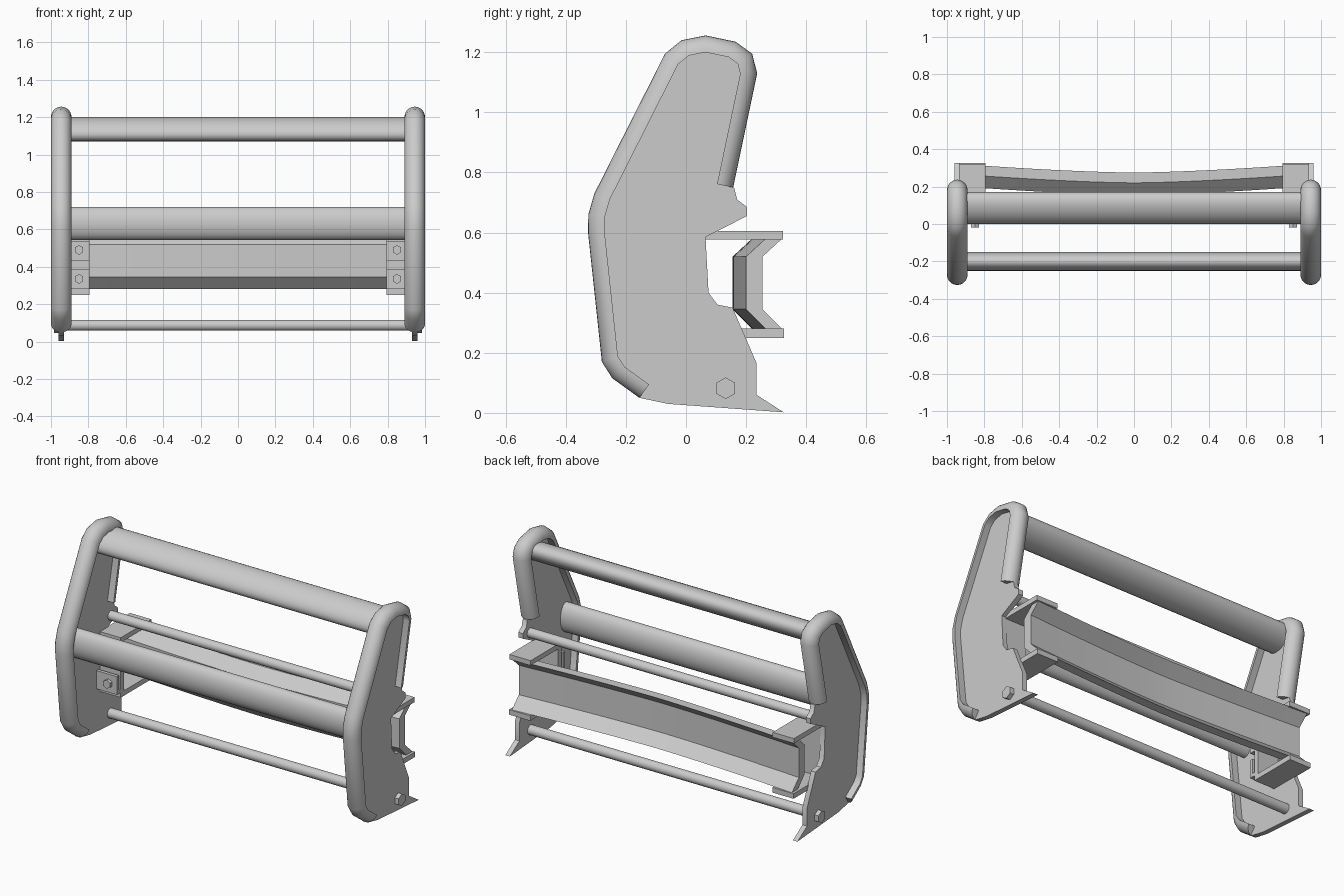
import bpy, bmesh, math
from mathutils import Vector

if "Cube" in bpy.data.objects:
    bpy.data.objects.remove(bpy.data.objects["Cube"])


def skin(name, rings, mirror=False, angle=40):
    """Skin closed rings of points into a capped solid."""
    bm = bmesh.new()
    vs = [[bm.verts.new(p) for p in r] for r in rings]
    n = len(vs[0])
    for a, b in zip(vs, vs[1:]):
        for i in range(n):
            j = (i + 1) % n
            bm.faces.new((a[i], a[j], b[j], b[i]))
    bm.faces.new(vs[0][::-1])
    bm.faces.new(vs[-1])
    bmesh.ops.recalc_face_normals(bm, faces=bm.faces)
    me = bpy.data.meshes.new(name)
    bm.to_mesh(me)
    bm.free()
    ob = bpy.data.objects.new(name, me)
    bpy.context.collection.objects.link(ob)
    bpy.ops.object.select_all(action='DESELECT')
    ob.select_set(True)
    bpy.context.view_layer.objects.active = ob
    bpy.ops.object.shade_smooth_by_angle(angle=math.radians(angle))
    if mirror:
        ob.modifiers.new("mirror", 'MIRROR')
    return ob


def prism(name, yz, x0, x1, mirror=False):
    return skin(name, [[(x, y, z) for y, z in yz] for x in (x0, x1)], mirror)


def box(name, x, y, z):
    return prism(name, [(y[0], z[0]), (y[1], z[0]), (y[1], z[1]), (y[0], z[1])],
                 x[0], x[1], True)


def ellipse(cy, cz, a, b, tilt=0, n=24):
    t = math.radians(tilt)
    pts = []
    for i in range(n):
        k = 2 * math.pi * i / n
        u, v = a * math.cos(k), b * math.sin(k)
        pts.append((cy + u * math.cos(t) - v * math.sin(t),
                    cz + u * math.sin(t) + v * math.cos(t)))
    return pts


# Outer line of the bent guard tube, front bottom to rear end (y, z)
path = [(-.155, .05), (-.245, .115), (-.28, .17), (-.326, .6), (-.325, .66),
        (-.305, .73), (-.07, 1.195), (-.015, 1.24), (.065, 1.256),
        (.165, 1.235), (.22, 1.195), (.237, 1.13), (.157, .75)]
CX, R = .945, .055


def inward(i):
    """Mitred inward direction at a path point."""
    p = [Vector(q) for q in path]
    dirs = []
    if i > 0:
        dirs.append((p[i] - p[i - 1]).normalized())
    if i < len(p) - 1:
        dirs.append((p[i + 1] - p[i]).normalized())
    ns = [Vector((d.y, -d.x)) for d in dirs]
    m = sum(ns, Vector((0, 0))).normalized()
    return m / m.dot(ns[0])


# Half-round edge tube
rings = []
for i, (y, z) in enumerate(path):
    m = inward(i)
    ring = []
    for k in range(13):
        a = math.pi * (k / 12 - .5)
        d = R * (1 - math.cos(a))
        ring.append((CX + R * math.sin(a), y + m.x * d, z + m.y * d))
    rings.append(ring)
skin("edge_tube", rings, True)

# Side plate, its curved edge tucked inside the tube
tucked = [(y + inward(i).x * .02, z + inward(i).y * .02)
          for i, (y, z) in enumerate(path) if i > 0]
rear = [(.16, .75), (.17, .71), (.203, .685), (.203, .655), (.065, .585),
        (.075, .4), (.105, .36), (.155, .35), (.235, .165), (.235, .06),
        (.325, .002), (-.06, .03), (-.155, .05)]
prism("side_plate", tucked + rear, .93, .96, True)

# Cross tubes
prism("top_tube", ellipse(.085, 1.135, .092, .055, 28), -.94, .94)
prism("middle_tube", ellipse(-.2, .632, .05, .088), -.94, .94)
prism("upper_rod", ellipse(.135, .665, .028, .028, 0, 16), -.94, .94)
prism("lower_rod", ellipse(.13, .087, .029, .029, 0, 16), -.94, .94)

# Bowed channel bumper
section = [(.22, .58), (.155, .52), (.155, .345), (.22, .28),
           (.275, .28), (.21, .345), (.21, .52), (.275, .58)]
rings = []
for i in range(25):
    x = .92 * (i / 12 - 1)
    off = .045 * (abs(x) / .92) ** 1.5
    rings.append([(x, y + off, z) for y, z in section])
skin("bumper", rings)

# Bumper brackets
box("bracket_top", (.795, .935), (.06, .322), (.577, .606))
box("bracket_bottom", (.795, .935), (.035, .326), (.25, .28))
box("bracket_back", (.795, .935), (.035, .065), (.25, .606))


def hexagon(cx, cz, r):
    return [(cx + r * math.sin(k * math.pi / 3), cz + r * math.cos(k * math.pi / 3))
            for k in range(6)]


# Mounting lugs with hex bolts
for n, z0, zb in (("upper", .43, .49), ("lower", .28, .335)):
    box(n + "_lug", (.795, .935), (0, .02), (z0, z0 + .108))
    box(n + "_lug_shelf", (.795, .935), (0, .05), (z0, z0 + .02))
    skin(n + "_bolt", [[(x, y, z) for x, z in hexagon(.85, zb, .026)]
                       for y in (-.02, .005)], True)
prism("side_bolt", hexagon(.132, .082, .036), .955, .985, True)
